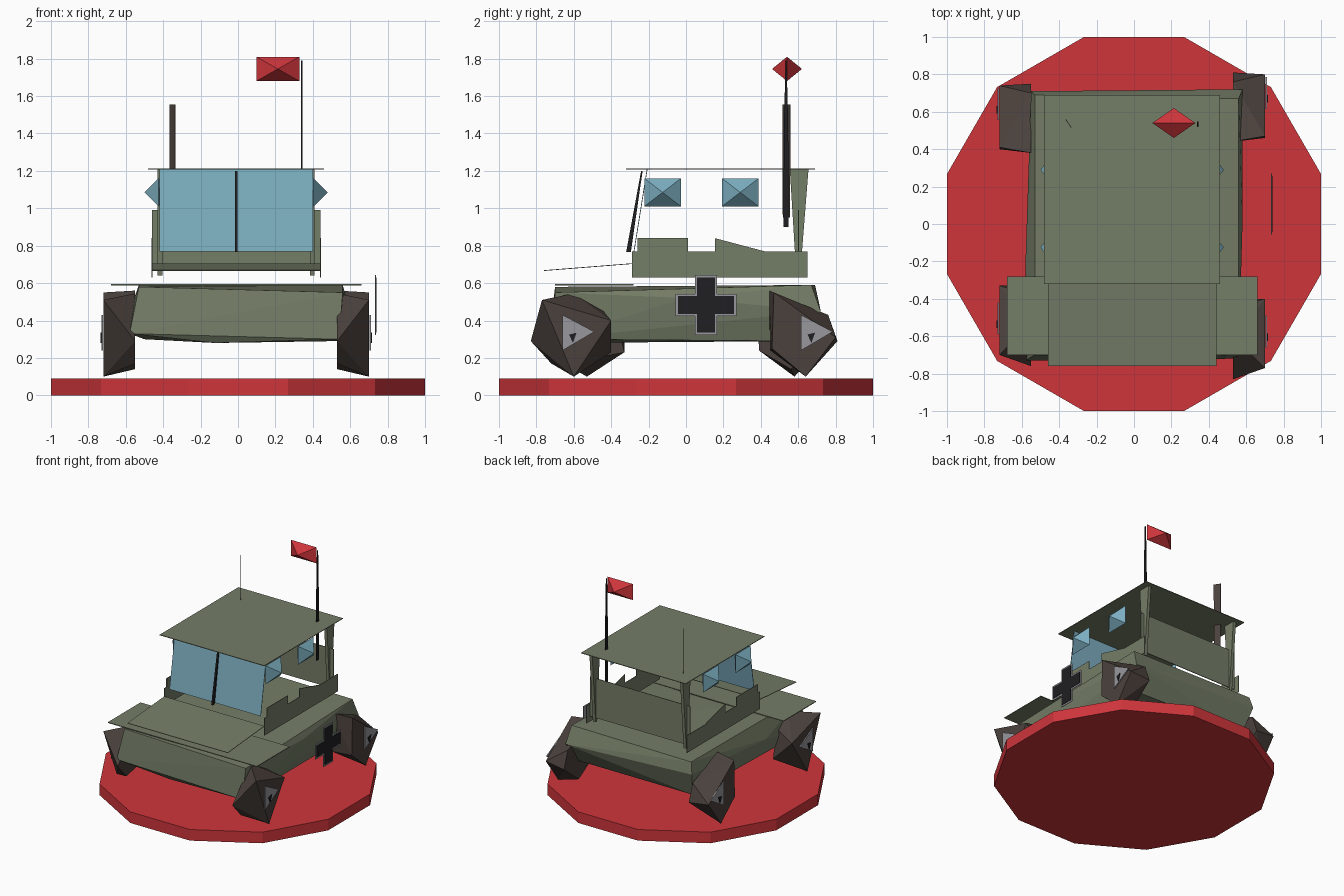
import bpy, bmesh
from math import cos, sin, radians
from mathutils import Vector

cube = bpy.data.objects.get("Cube")
if cube:
    bpy.data.objects.remove(cube, do_unlink=True)


def material(name, r, g, b):
    m = bpy.data.materials.new(name)
    m.use_nodes = True
    m.diffuse_color = (r, g, b, 1)
    m.node_tree.nodes["Principled BSDF"].inputs["Base Color"].default_value = (r, g, b, 1)
    return m


OLIVE = material("olive", .175, .205, .135)
RED = material("red", .62, .036, .044)
BLUE = material("glass blue", .2, .42, .52)
BROWN = material("tyre brown", .07, .053, .046)
BLACK = material("black", .014, .014, .016)
GREY = material("grey", .31, .31, .34)


def finish(name, bm, mat):
    bmesh.ops.recalc_face_normals(bm, faces=bm.faces[:])
    mesh = bpy.data.meshes.new(name)
    bm.to_mesh(mesh)
    bm.free()
    mesh.materials.append(mat)
    ob = bpy.data.objects.new(name, mesh)
    bpy.context.collection.objects.link(ob)
    return ob


def hull(name, points, mat):
    """Convex faceted solid around the points."""
    bm = bmesh.new()
    for p in points:
        bm.verts.new(p)
    bmesh.ops.convex_hull(bm, input=bm.verts[:])
    bmesh.ops.delete(bm, geom=[v for v in bm.verts if not v.link_faces], context='VERTS')
    return finish(name, bm, mat)


def prism(name, outline, axis, start, end, mat):
    """Flat outline pushed along one axis from start to end."""
    place = {'X': lambda a, b: (start, a, b),
             'Y': lambda a, b: (a, start, b),
             'Z': lambda a, b: (a, b, start)}[axis]
    bm = bmesh.new()
    face = bm.faces.new([bm.verts.new(place(a, b)) for a, b in outline])
    out = bmesh.ops.extrude_face_region(bm, geom=[face])
    step = Vector([(end - start) * (axis == k) for k in 'XYZ'])
    moved = [g for g in out['geom'] if isinstance(g, bmesh.types.BMVert)]
    bmesh.ops.translate(bm, verts=moved, vec=step)
    return finish(name, bm, mat)


def rect(a0, a1, b0, b1):
    return [(a0, b0), (a1, b0), (a1, b1), (a0, b1)]


def cushion(name, centre, half, mat):
    """Rectangle in the two long directions with a peak on each side along the thin one."""
    c = Vector(centre)
    thin = min(range(3), key=lambda i: half[i] if i < 2 else 9)
    wide = 1 - thin
    pts = []
    for s in (-1, 1):
        for t in (-1, 1):
            p = c.copy()
            p[wide] += s * half[wide]
            p[2] += t * half[2]
            pts.append(p)
        p = c.copy()
        p[thin] += s * half[thin]
        pts.append(p)
    return hull(name, pts, mat)


# Round base
R = 1.035
prism("base_disc", [(R * cos(radians(15 + 30 * i)), R * sin(radians(15 + 30 * i)))
                    for i in range(12)], 'Z', 0, .09, RED)

# Lower body
hull("lower_body", [
    (-.53, -.70, .58), (.56, -.70, .55), (.56, .67, .59), (-.53, .69, .59),
    (-.55, .71, .5), (.58, .72, .45), (.58, 0, .52), (-.58, -.2, .45),
    (-.58, -.73, .33), (.54, -.72, .3), (.53, .62, .29), (-.5, .64, .3), (-.12, -.7, .28)], OLIVE)

# Fender plate and sloping hood
prism("fender_plate", rect(-.68, .66, -.70, -.28), 'Z', .588, .594, OLIVE)
hull("hood", [(x, y, z + t) for x in (-.46, .44) for y, z in ((-.76, .665), (-.29, .702))
              for t in (0, .004)], OLIVE)

# Cabin side walls and rear posts
SIDE = [(-.29, .63), (.65, .63), (.65, .77), (.42, .77), (.155, .84), (.155, .77),
        (.01, .77), (.01, .84), (-.26, .84), (-.26, .77), (-.29, .77)]
for side, s in (("left", 1), ("right", -1)):
    off = -.01
    prism(side + "_cabin_wall", SIDE, 'X', off + s * .448, off + s * .453, OLIVE)
    prism(side + "_rear_post", [(.555, 1.21), (.655, 1.21), (.61, .64), (.59, .64)],
          'X', off + s * .395, off + s * .42, OLIVE)
    for place, y in (("front", -.125), ("rear", .29)):
        cushion(f"{side}_{place}_window", (off + s * .415, y, 1.085), (.075, .098, .075), BLUE)

# Rear wall and roof
prism("rear_wall", rect(-.46, .44, .67, .99), 'Y', .598, .604, OLIVE)
prism("roof", rect(-.48, .46, -.32, .69), 'Z', 1.208, 1.213, OLIVE)

# Windscreen with centre bar
hull("windscreen", [(x, y + t, z) for x in (-.42, .40) for y, z in ((-.28, .77), (-.21, 1.207))
                    for t in (0, .004)], BLUE)
hull("windscreen_bar", [(-.01 + w, y, z) for w in (-.007, .007)
                        for y, z in ((-.32, .765), (-.295, .765), (-.24, 1.2), (-.232, 1.2))], BLACK)

# Wheels: outer and inner rims as (y, z) points, with hub plates
FRONT = ([(-.77, .51), (-.40, .40), (-.60, .10)],
         [(-.60, .545), (-.83, .29), (-.40, .23), (-.72, .17), (-.45, .46)])
REAR = ([(.47, .55), (.80, .31), (.64, .10), (.46, .25)],
        [(.44, .56), (.76, .43), (.81, .29), (.45, .24), (.62, .14)])
for place, (outer, inner), hub_y, shifts in (("front", FRONT, -.61, (0, .07)),
                                             ("rear", REAR, .665, (0, -.06))):
    for side, s, dy, dx in (("left", 1, shifts[0], 0), ("right", -1, shifts[1], .02)):
        name = f"{place}_{side}"
        hull(name + "_wheel", [(s * (.70 + dx), y + dy, z) for y, z in outer]
             + [(s * (.53 + dx), y + dy, z) for y, z in inner], BROWN)
        h = hub_y + dy
        prism(name + "_hub", [(h - .05, .43), (h + .12, .34), (h - .05, .24)], 'X',
              s * (.702 + dx), s * (.71 + dx), GREY)
        prism(name + "_hub_bolt", [(h - .015, .325), (h + .025, .335), (h + .005, .28)], 'X',
              s * (.71 + dx), s * (.716 + dx), BLACK)


# Side marking: a plain cross with a pale edge
def cross(half_y, half_z, arm):
    cy, cz = .107, .483
    quarter = [(half_y, arm), (arm, arm), (arm, half_z)]
    pts = []
    for a, b in ((1, 1), (-1, 1), (-1, -1), (1, -1)):
        pts += [(cy + a * y, cz + b * z) for y, z in (quarter if a * b > 0 else quarter[::-1])]
    return pts


prism("side_cross_edge", cross(.163, .16, .06), 'X', .732, .737, GREY)
prism("side_cross", cross(.15, .147, .047), 'X', .737, .741, BLACK)

# Aerial on the right: a flat blade turned diagonally
hull("right_aerial", [(-.35 + .57 * w + t, .537 - .82 * w, z)
                      for z, half in ((.95, .024), (1.555, .026))
                      for w in (-half, half) for t in (-.002, .002)], BROWN)

# Flag pole and flag
hull("flag_pole", [(.34 + x, .535 + y, z) for z, k in ((.9, 1), (1.45, .8), (1.79, .2))
                   for x in (-.004, .004) for y in (-.014 * k, .014 * k)], BLACK)
cushion("flag", (.213, .54, 1.745), (.115, .08, .065), RED)
